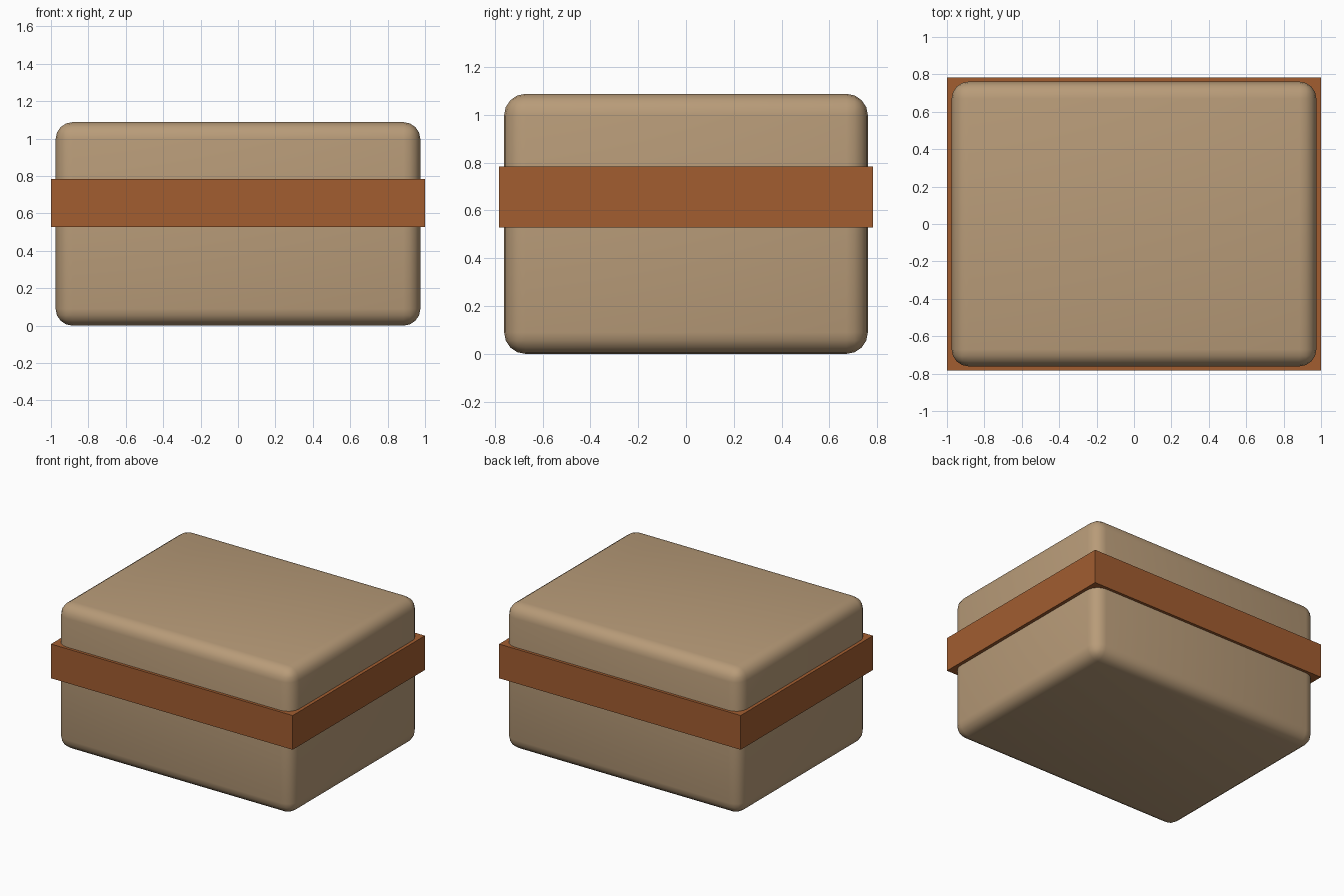
import bpy

if "Cube" in bpy.data.objects:
    bpy.data.objects.remove(bpy.data.objects["Cube"])


def material(name, color):
    mat = bpy.data.materials.new(name)
    mat.diffuse_color = color
    mat.use_nodes = True
    mat.node_tree.nodes["Principled BSDF"].inputs["Base Color"].default_value = mat.diffuse_color
    return mat


def box(name, size, z_low, z_high, mat):
    bpy.ops.mesh.primitive_cube_add(size=1, location=(0, 0, (z_low + z_high) / 2))
    obj = bpy.context.object
    obj.name = name
    obj.scale = (size[0], size[1], z_high - z_low)
    bpy.ops.object.transform_apply(location=False, rotation=False, scale=True)
    obj.data.materials.append(mat)
    return obj


cardboard = material("cardboard", (0.48, 0.33, 0.19, 1))
tape = material("band_brown", (0.36, 0.11, 0.03, 1))

# Rounded box body
body = box("box_body", (1.95, 1.522), 0.0, 1.088, cardboard)
bevel = body.modifiers.new("rounded_edges", 'BEVEL')
bevel.width = 0.09
bevel.segments = 4
bpy.ops.object.shade_smooth()

# Sharp-edged band around the body
box("band", (2.0, 1.564), 0.528, 0.784, tape)
